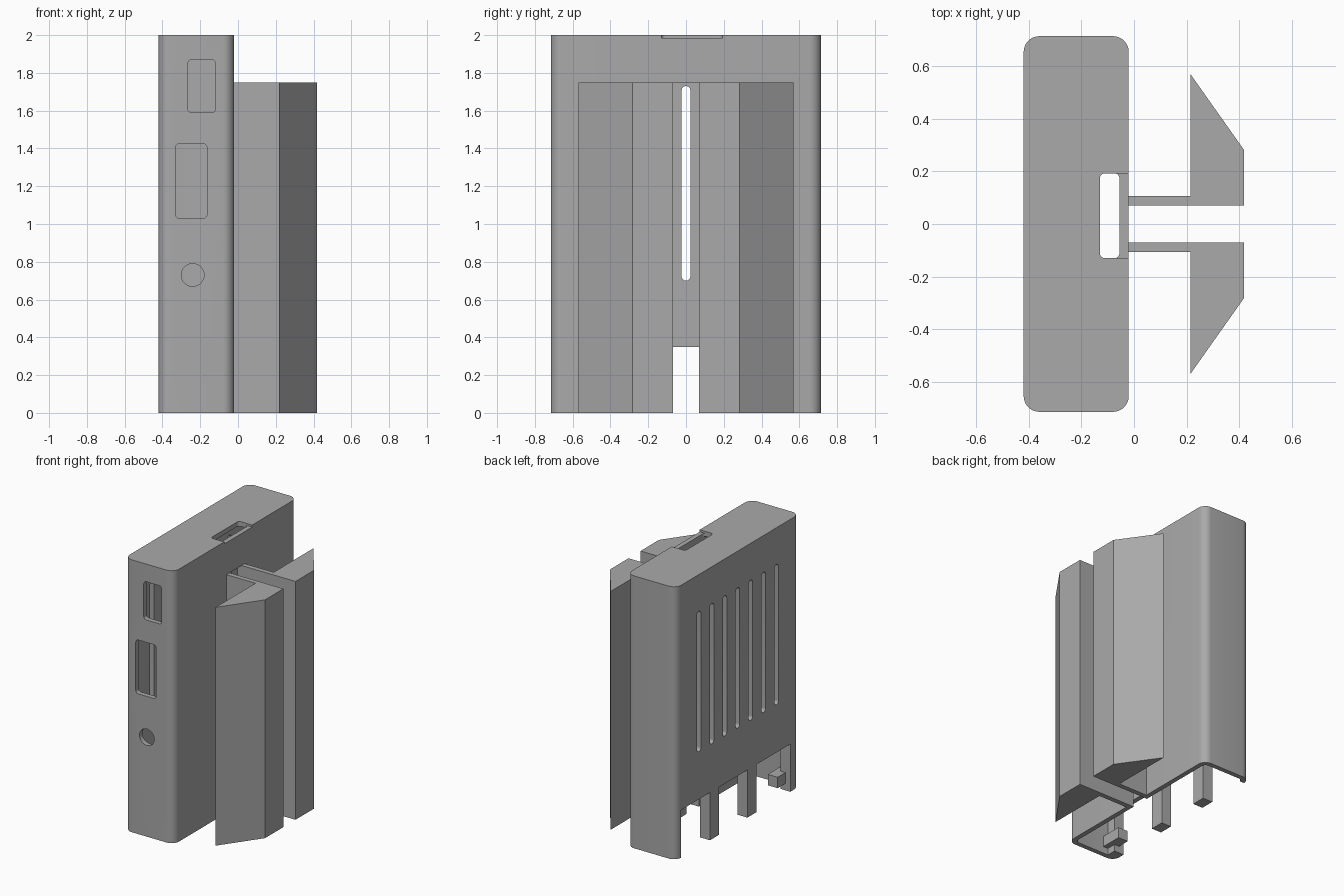
import bpy, bmesh
from mathutils import Vector

if "Cube" in bpy.data.objects:
    bpy.data.objects.remove(bpy.data.objects["Cube"], do_unlink=True)

grey = bpy.data.materials.new("plain grey")
grey.use_nodes = True
grey.diffuse_color = (0.4, 0.4, 0.4, 1)
grey.node_tree.nodes["Principled BSDF"].inputs["Base Color"].default_value = (0.4, 0.4, 0.4, 1)


def finish(name, bm):
    bmesh.ops.recalc_face_normals(bm, faces=bm.faces)
    mesh = bpy.data.meshes.new(name)
    bm.to_mesh(mesh)
    bm.free()
    mesh.materials.append(grey)
    ob = bpy.data.objects.new(name, mesh)
    bpy.context.collection.objects.link(ob)
    return ob


def box(name, x, y, z, radius=0, axis=2, segments=8):
    """Box between limits; edges along one axis may be rounded."""
    bm = bmesh.new()
    bmesh.ops.create_cube(bm, size=1)
    for v in bm.verts:
        v.co = Vector([lim[0] if c < 0 else lim[1] for c, lim in zip(v.co, (x, y, z))])
    if radius:
        edges = [e for e in bm.edges
                 if abs((e.verts[0].co - e.verts[1].co).normalized()[axis]) > 0.9]
        bmesh.ops.bevel(bm, geom=edges, offset=radius, segments=segments,
                        profile=0.5, affect='EDGES')
    return finish(name, bm)


def prism(name, outline, z0, z1):
    bm = bmesh.new()
    face = bm.faces.new([bm.verts.new((x, y, z0)) for x, y in outline])
    top = bmesh.ops.extrude_face_region(bm, geom=[face])
    bmesh.ops.translate(bm, vec=(0, 0, z1 - z0),
                        verts=[g for g in top["geom"] if isinstance(g, bmesh.types.BMVert)])
    return finish(name, bm)


def activate(ob):
    bpy.ops.object.select_all(action='DESELECT')
    ob.select_set(True)
    bpy.context.view_layer.objects.active = ob


def cut(target, cutter):
    mod = target.modifiers.new("cut", 'BOOLEAN')
    mod.operation, mod.solver, mod.object = 'DIFFERENCE', 'EXACT', cutter
    activate(target)
    bpy.ops.object.modifier_apply(modifier=mod.name)
    bpy.data.objects.remove(cutter, do_unlink=True)


# Hollow case, open at the bottom
LEFT, RIGHT, END, WALL = -0.42, -0.02, 0.715, 0.035
case = box("case", (LEFT, RIGHT), (-END, END), (0, 2), 0.06)
cut(case, box("cavity", (LEFT + WALL, RIGHT - WALL), (-END + WALL, END - WALL),
              (-0.1, 2 - WALL), 0.03))

# Port openings in the front end
FRONT = (-0.8, -0.62)
cut(case, box("upper_port", (-0.265, -0.12), FRONT, (1.59, 1.87), 0.02, 1))
cut(case, box("middle_port", (-0.33, -0.165), FRONT, (1.03, 1.425), 0.02, 1))
cut(case, box("round_port", (-0.3, -0.18), FRONT, (0.67, 0.79), 0.0599, 1))

# Opening in the top, with a shallow recess over the wall
cut(case, box("top_opening", (-0.13, RIGHT - WALL), (-0.13, 0.193), (1.9, 2.1), 0.02))
cut(case, box("top_recess", (-0.08, 0.05), (-0.13, 0.193), (1.985, 2.1)))

# Opening between the clip arms
cut(case, box("arm_gap", (-0.1, 0.05), (-0.07, 0.07), (-0.1, 1.75)))

# Row of vent slots
BACK = (-0.5, -0.35)
for i in range(-3, 4):
    y = 0.15 * i
    cut(case, box("vent", BACK, (y - 0.023, y + 0.023), (0.7, 1.73), 0.0225, 0))

# Lower cutout, with separate legs standing in it
cut(case, box("foot_cutout", BACK, (-0.61, 0.655), (-0.1, 0.35)))
for n, y in enumerate((0.27, -0.165)):
    box(f"leg_{n + 1}", (LEFT, LEFT + 0.08), (y - 0.052, y + 0.052), (0, 0.4))
box("corner_leg", (LEFT + 0.03, LEFT + 0.08), (-0.69, -0.61), (0, 0.4))
box("snap_peg", (-0.38, -0.3), (-0.69, -0.52), (0.05, 0.13))

activate(case)
bpy.ops.object.shade_smooth_by_angle(angle=0.6)

# Pair of hooked clip arms
for name, s in (("back_clip", 1), ("front_clip", -1)):
    prism(name, [(-0.03, 0.07 * s), (0.418, 0.07 * s), (0.418, 0.283 * s),
                 (0.216, 0.569 * s), (0.216, 0.106 * s), (-0.03, 0.106 * s)], 0, 1.75)
